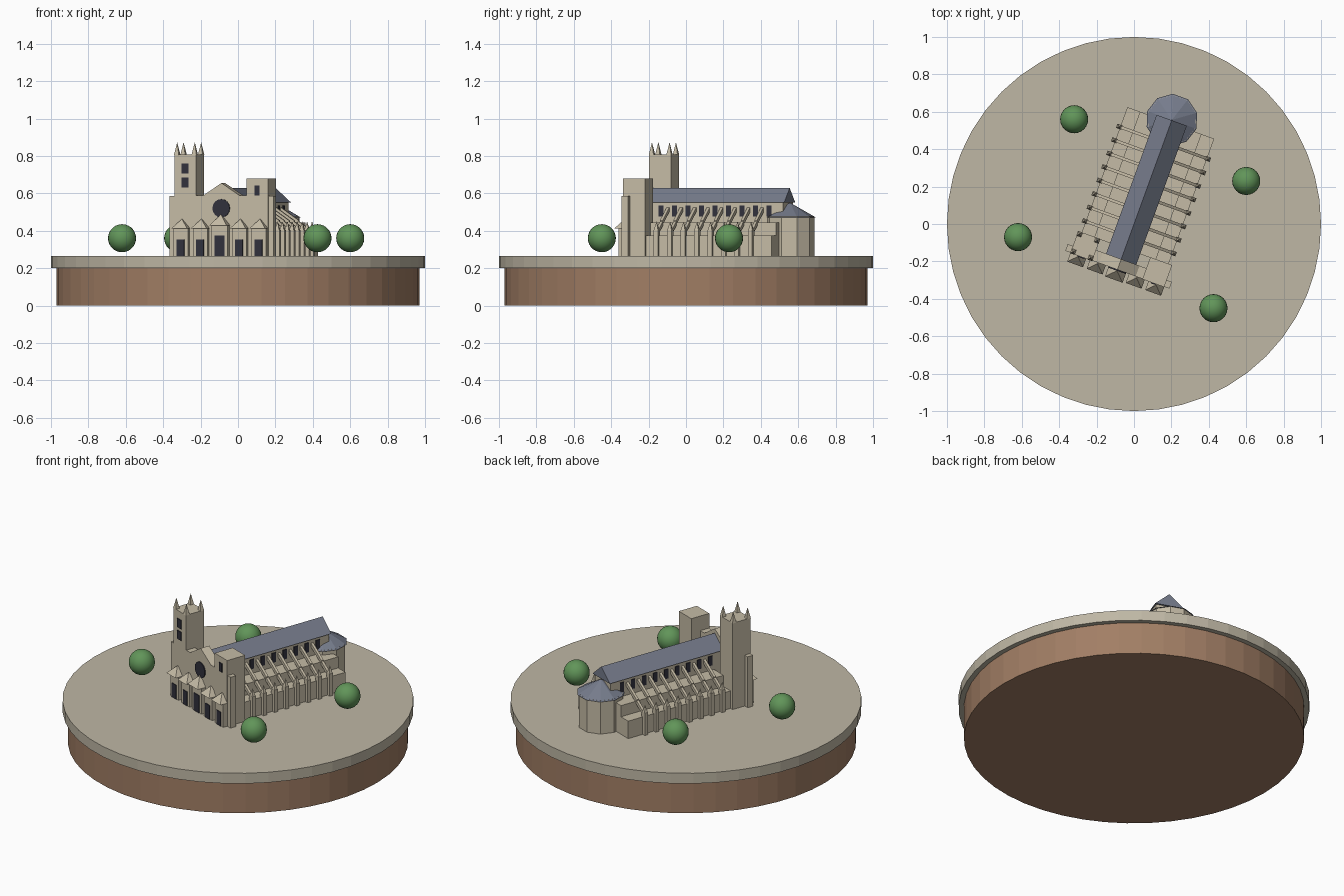
import bpy, bmesh, math
from mathutils import Matrix, Vector

old = bpy.data.objects.get("Cube")
if old:
    bpy.data.objects.remove(old)

GROUND = 0.265
TURN = math.radians(-20)


def material(name, rgb):
    m = bpy.data.materials.new(name)
    m.use_nodes = True
    m.diffuse_color = (*rgb, 1)
    m.node_tree.nodes["Principled BSDF"].inputs["Base Color"].default_value = (*rgb, 1)
    return m


stone = material("pale stone", (0.56, 0.5, 0.38))
paving = material("paving", (0.52, 0.475, 0.375))
earth = material("brown earth", (0.36, 0.21, 0.13))
slate = material("slate roof", (0.18, 0.2, 0.26))
glass = material("dark openings", (0.03, 0.03, 0.045))
leaf = material("leaf green", (0.12, 0.3, 0.1))


def finish(name, bm, mat, turn=TURN):
    bmesh.ops.recalc_face_normals(bm, faces=bm.faces[:])
    me = bpy.data.meshes.new(name)
    bm.to_mesh(me)
    bm.free()
    me.materials.append(mat)
    ob = bpy.data.objects.new(name, me)
    ob.rotation_euler.z = turn
    bpy.context.collection.objects.link(ob)
    return ob


def prism(bm, outline, push):
    """Closed solid from a flat outline pushed along a vector."""
    push = Vector(push)
    a = [bm.verts.new(p) for p in outline]
    b = [bm.verts.new(Vector(p) + push) for p in outline]
    bm.faces.new(a)
    bm.faces.new(b[::-1])
    for i in range(len(a)):
        j = (i + 1) % len(a)
        bm.faces.new((a[i], b[i], b[j], a[j]))


def box(bm, x0, x1, y0, y1, z0, z1):
    prism(bm, [(x0, y0, z0), (x1, y0, z0), (x1, y1, z0), (x0, y1, z0)], (0, 0, z1 - z0))


def ring(n, r, cx, cy, z, phase=0.0):
    return [(cx + r * math.cos(math.tau * (i + phase) / n),
             cy + r * math.sin(math.tau * (i + phase) / n), z) for i in range(n)]


def spire(bm, n, r, cx, cy, z0, z1, phase=0.0):
    base = [bm.verts.new(p) for p in ring(n, r, cx, cy, z0, phase)]
    tip = bm.verts.new((cx, cy, z1))
    bm.faces.new(base)
    for i in range(n):
        bm.faces.new((base[i], base[(i + 1) % n], tip))


# Round base
bm = bmesh.new()
prism(bm, ring(48, 0.97, 0, 0, 0), (0, 0, 0.2))
finish("earth_base", bm, earth, 0)
bm = bmesh.new()
prism(bm, ring(48, 1.0, 0, 0, 0.2), (0, 0, GROUND - 0.2))
finish("paved_slab", bm, paving, 0)

# Ball trees
for x, y in [(-0.32, 0.56), (0.6, 0.23), (-0.62, -0.07), (0.425, -0.45)]:
    bm = bmesh.new()
    bmesh.ops.create_uvsphere(bm, u_segments=24, v_segments=14, radius=0.075,
                              matrix=Matrix.Translation((x, y, 0.36)))
    for f in bm.faces:
        f.smooth = True
    finish("tree", bm, leaf, 0)

# Nave, aisles
bm = bmesh.new()
box(bm, -0.077, 0.077, -0.24, 0.58, GROUND, 0.553)
finish("nave", bm, stone)
bm = bmesh.new()
for s in (-1, 1):
    box(bm, s * 0.07, s * 0.175, -0.14, 0.575, GROUND, 0.445)
    box(bm, s * 0.17, s * 0.247, -0.14, 0.575, GROUND, 0.375)
finish("aisles", bm, stone)

# Nave roof
bm = bmesh.new()
prism(bm, [(-0.086, -0.2, 0.552), (0.086, -0.2, 0.552), (0, -0.2, 0.628)], (0, 0.79, 0))
finish("nave_roof", bm, slate)

# Rounded east end with a cone roof
bm = bmesh.new()
prism(bm, ring(10, 0.132, 0, 0.592, GROUND), (0, 0, 0.21))
finish("apse", bm, stone)
bm = bmesh.new()
spire(bm, 10, 0.14, 0, 0.592, 0.47, 0.55)
finish("apse_roof", bm, slate)

# Upper windows, buttresses and sloping flyers along both sides
windows, piers, flyers = bmesh.new(), bmesh.new(), bmesh.new()
BAY = 0.0767
for s in (-1, 1):
    for i in range(9):
        v = -0.113 + BAY * i
        box(windows, s * 0.07, s * 0.081, v - 0.014, v + 0.014, 0.475, 0.535)
    for i in range(8):
        v = -0.075 + BAY * i
        box(piers, s * 0.235, s * 0.267, v - 0.012, v + 0.012, GROUND, 0.405)
        spire(piers, 4, 0.016, s * 0.253, v, 0.405, 0.45, 0.5)
        for inner, outer, hi, lo in [(0.07, 0.18, 0.53, 0.455), (0.165, 0.25, 0.46, 0.4)]:
            prism(flyers, [(s * inner, v - 0.008, hi), (s * outer, v - 0.008, lo),
                           (s * outer, v - 0.008, lo - 0.025),
                           (s * inner, v - 0.008, hi - 0.025)], (0, 0.016, 0))
finish("upper_windows", windows, glass)
finish("buttress_piers", piers, stone)
finish("flying_buttresses", flyers, stone)

# West front with gable
bm = bmesh.new()
box(bm, -0.145, 0.145, -0.26, -0.2, GROUND, 0.588)
prism(bm, [(-0.104, -0.26, 0.588), (0.104, -0.26, 0.588), (0, -0.26, 0.655)], (0, 0.06, 0))
finish("west_front", bm, stone)

# Tall and short towers with side buttresses
for name, s, top in [("right_tower", -1, 0.808), ("left_tower", 1, 0.68)]:
    bm = bmesh.new()
    box(bm, s * 0.143, s * 0.267, -0.262, -0.137, GROUND, top)
    box(bm, s * 0.26, s * 0.296, -0.26, -0.222, GROUND, 0.585)
    finish(name, bm, stone)

# Corner pinnacles
bm = bmesh.new()
for dx in (-1, 1):
    for dy in (-1, 1):
        spire(bm, 4, 0.019, -0.205 + dx * 0.05, -0.2 + dy * 0.05, 0.806, 0.873, 0.5)
finish("tower_pinnacles", bm, stone)

# Tower windows
bm = bmesh.new()
for x, w, z0, z1 in [(-0.205, 0.02, 0.632, 0.685), (-0.205, 0.02, 0.705, 0.76),
                     (0.205, 0.014, 0.588, 0.642)]:
    box(bm, x - w, x + w, -0.267, -0.258, z0, z1)
finish("tower_windows", bm, glass)

# Rose window
bm = bmesh.new()
prism(bm, [(x, -0.266, z + 0.52) for x, z, _ in ring(16, 0.049, 0, 0, 0)], (0, 0.009, 0))
finish("rose_window", bm, glass)

# Five porches with pointed caps and doors
porches, doors = bmesh.new(), bmesh.new()
for i in range(-2, 3):
    x = i * 0.111
    main = i == 0
    top, tip = (0.428, 0.487) if main else (0.412, 0.463)
    half = 0.046 if main else 0.041
    box(porches, x - half, x + half, -0.287, -0.24, GROUND, top)
    spire(porches, 4, (half + 0.004) * math.sqrt(2), x, -0.266, top, tip, 0.5)
    w, h = (0.028, 0.375) if main else (0.021, 0.353)
    box(doors, x - w, x + w, -0.291, -0.283, GROUND, h)
finish("porches", porches, stone)
finish("doors", doors, glass)
